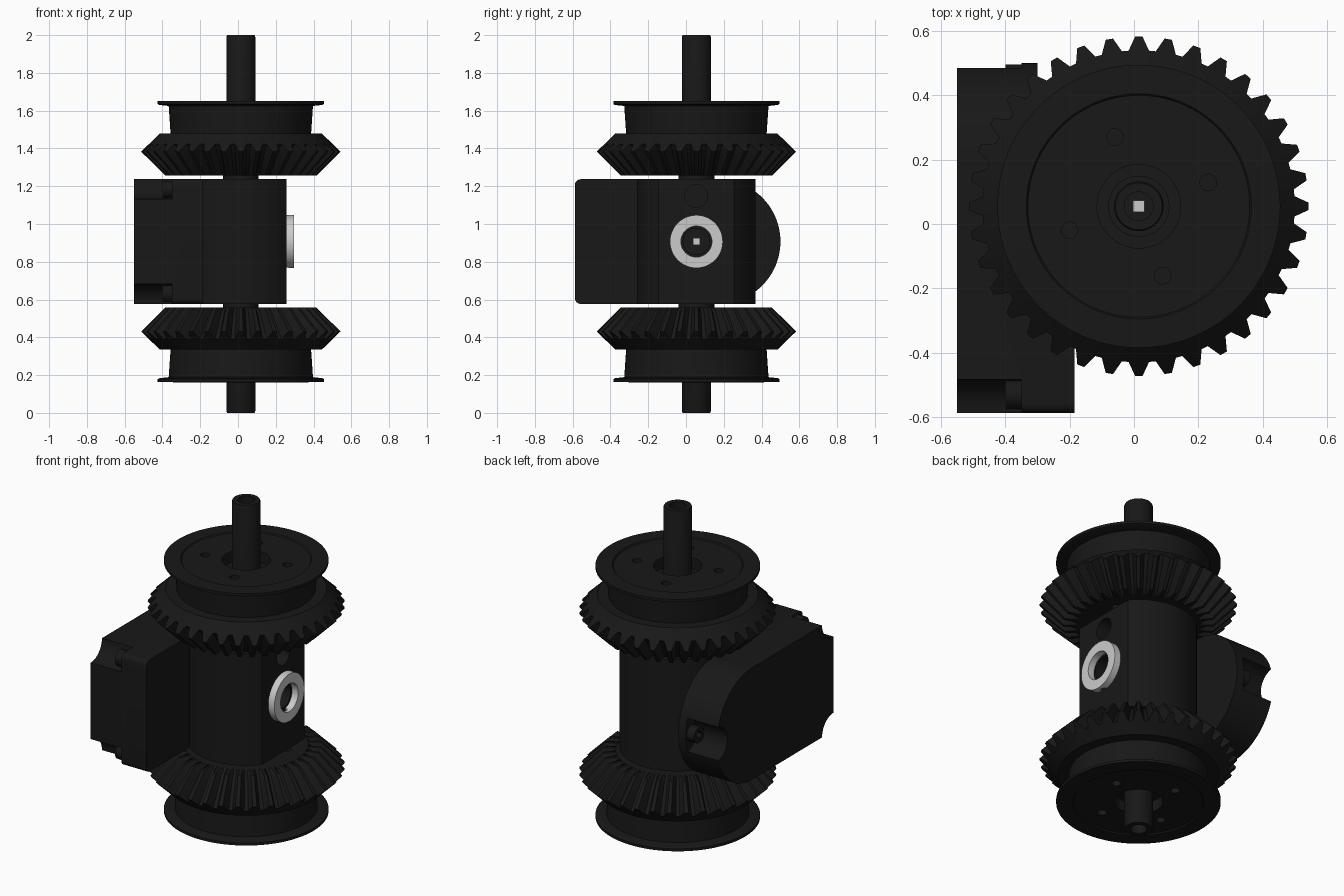
import bpy, bmesh
from math import sin, cos, pi, radians
from mathutils import Matrix

if "Cube" in bpy.data.objects:
    bpy.data.objects.remove(bpy.data.objects["Cube"])

CX, CY, MID = 0.015, 0.055, 0.907   # main axis and mirror height
TEETH = 36


def material(name, v):
    m = bpy.data.materials.new(name)
    m.diffuse_color = (v, v, v, 1)
    m.use_nodes = True
    m.node_tree.nodes["Principled BSDF"].inputs["Base Color"].default_value = m.diffuse_color
    return m


DARK = material("dark_plastic", 0.009)


def make(name, verts, faces, mat=DARK):
    me = bpy.data.meshes.new(name)
    me.from_pydata(verts, [], faces)
    bm = bmesh.new()
    bm.from_mesh(me)
    bmesh.ops.recalc_face_normals(bm, faces=bm.faces)
    bm.to_mesh(me)
    bm.free()
    ob = bpy.data.objects.new(name, me)
    bpy.context.collection.objects.link(ob)
    if mat:
        me.materials.append(mat)
    return ob


def prism(name, outline, x0, x1, mat=DARK):
    """Extrude a (y, z) outline along x."""
    n = len(outline)
    verts = [(x, y, z) for x in (x0, x1) for y, z in outline]
    faces = [[i, (i + 1) % n, (i + 1) % n + n, i + n] for i in range(n)]
    return make(name, verts, faces + [list(range(n)), list(range(n, 2 * n))], mat)


def arc(y, z, r, a0, a1, n):
    return [(y + r * cos(radians(a0 + (a1 - a0) * i / n)),
             z + r * sin(radians(a0 + (a1 - a0) * i / n))) for i in range(n + 1)]


def circle(y, z, r, n=40):
    return arc(y, z, r, 0, 360, n)[:-1]


def lathe(name, rings, n, mat=DARK):
    """Closed ring section around the main axis; rings are functions i -> (r, z)."""
    verts = []
    for ring in rings:
        for i in range(n):
            r, z = ring(i)
            a = 2 * pi * (i - 0.5) / n
            verts.append((CX + r * cos(a), CY + r * sin(a), z))
    m = len(rings)
    faces = [[k * n + i, k * n + (i + 1) % n, (k + 1) % m * n + (i + 1) % n, (k + 1) % m * n + i]
             for k in range(m) for i in range(n)]
    return make(name, verts, faces, mat)


def const(r, z):
    return lambda i: (r, z)


def post(name, x, y, r, z0, z1, n=32):
    ob = prism(name, circle(0, 0, r, n), z0, z1)
    ob.data.transform(Matrix(((0, 1, 0, x), (0, 0, 1, y), (1, 0, 0, 0), (0, 0, 0, 1))))
    return ob


def cut(ob, cutters):
    for c in cutters:
        mod = ob.modifiers.new("cut", 'BOOLEAN')
        mod.operation, mod.object, mod.solver = 'DIFFERENCE', c, 'EXACT'
        bpy.context.view_layer.objects.active = ob
        bpy.ops.object.modifier_apply(modifier=mod.name)
        bpy.data.objects.remove(c)


# Bevel gear with drum and flange; the lower one is mirrored
def tooth(tip, root):
    return lambda i: tip if i % 4 < 2 else root


def gear(name, flip):
    rings = [const(.09, 1.256), const(.33, 1.256),
             tooth((.40, 1.256), (.371, 1.283)), tooth((.528, 1.383), (.485, 1.424)),
             const(.43, 1.478), const(.372, 1.478), const(.382, 1.625), const(.43, 1.63),
             const(.44, 1.635), const(.44, 1.65), const(.35, 1.652), const(.345, 1.645),
             const(.13, 1.645), const(.13, 1.58), const(.09, 1.58)]
    g = lathe(name, rings, TEETH * 4)
    holes = []
    for k in range(4):
        a = radians(109 + 90 * k)
        holes.append(post("bolt_hole", CX + .228 * cos(a), CY + .228 * sin(a), .026, 1.2, 1.7, 16))
    cut(g, holes)
    if flip:
        g.data.transform(Matrix.Translation((0, 0, 2 * MID)) @ Matrix.Scale(-1, 4, (0, 0, 1)))
        g.data.flip_normals()


gear("upper_gear", False)
gear("lower_gear", True)

# Hollow shaft, bearing sleeves and inner square rod
lathe("shaft", [const(.045, 0), const(.073, 0), const(.077, .01), const(.077, 1.99),
                const(.073, 2), const(.045, 2)], 40)
for name, z0, z1 in (("upper_sleeve", 1.2, 1.59), ("lower_sleeve", .224, .614)):
    lathe(name, [const(.07, z0), const(.095, z0), const(.095, z1), const(.07, z1)], 40)
bpy.ops.mesh.primitive_cube_add(size=1, location=(CX, CY, MID))
bpy.context.object.name = "square_rod"
bpy.context.object.scale = (.036, .036, 1.5)

# Central round body with a flat on the right side
flat = [(y, z) for y, z in arc(CX, CY, .314, 39.6, 320.4, 56)]
body = prism("central_body", flat, .577, 1.237)
body.data.transform(Matrix(((0, 1, 0, 0), (0, 0, 1, 0), (1, 0, 0, 0), (0, 0, 0, 1))))
cut(body, [prism("upper_port", circle(CY, 1.148, .06), .12, .3),
           prism("axle_port", circle(CY, MID, .07), .12, .3)])

# Side housing: round back end, small corner radii at the front
H, R = .33, .03
front = (arc(-.588 + R, MID + H - R, R, 90, 180, 6)
         + arc(-.588 + R, MID - H + R, R, 180, 270, 6))
housing = prism("side_housing", front + arc(.17, MID, H, -90, 90, 40), -.55, -.3)
block = prism("mounting_block", front + [(CY, MID - H), (CY, MID + H)], -.3, -.185)
cut(housing, [prism("scoop", circle(y, z, r), -.6, -.35) for y, z, r in
              ((-.588, MID + H, .105), (-.588, MID - H, .105), (.5, MID, .1))])

# Screw heads in the three scoops
for k, (y, z) in enumerate(((-.53, MID + .275), (-.53, MID - .275), (.45, MID))):
    screw = prism(f"screw_{k + 1}", circle(y, z, .046, 24), -.40, -.34)
    cut(screw, [prism("socket", circle(y, z, .024, 6), -.42, -.37)])

# Light collar with a set screw hole, and the square axle inside it
collar = prism("collar", circle(CY, MID, .14, 48), .214, .297, None)
cut(collar, [prism("bore", circle(CY, MID, .082, 48), .1, .4, None),
             post("set_screw_hole", .256, CY, .022, MID - .2, MID, 16)])
collar.data.materials.clear()
bpy.ops.mesh.primitive_cube_add(size=1, location=(.13, CY, MID))
bpy.context.object.name = "square_axle"
bpy.context.object.scale = (.19, .036, .036)

# Smooth shading with sharp edges kept
for ob in bpy.data.objects:
    ob.select_set(ob.type == 'MESH')
bpy.ops.object.shade_smooth_by_angle(angle=radians(30))
